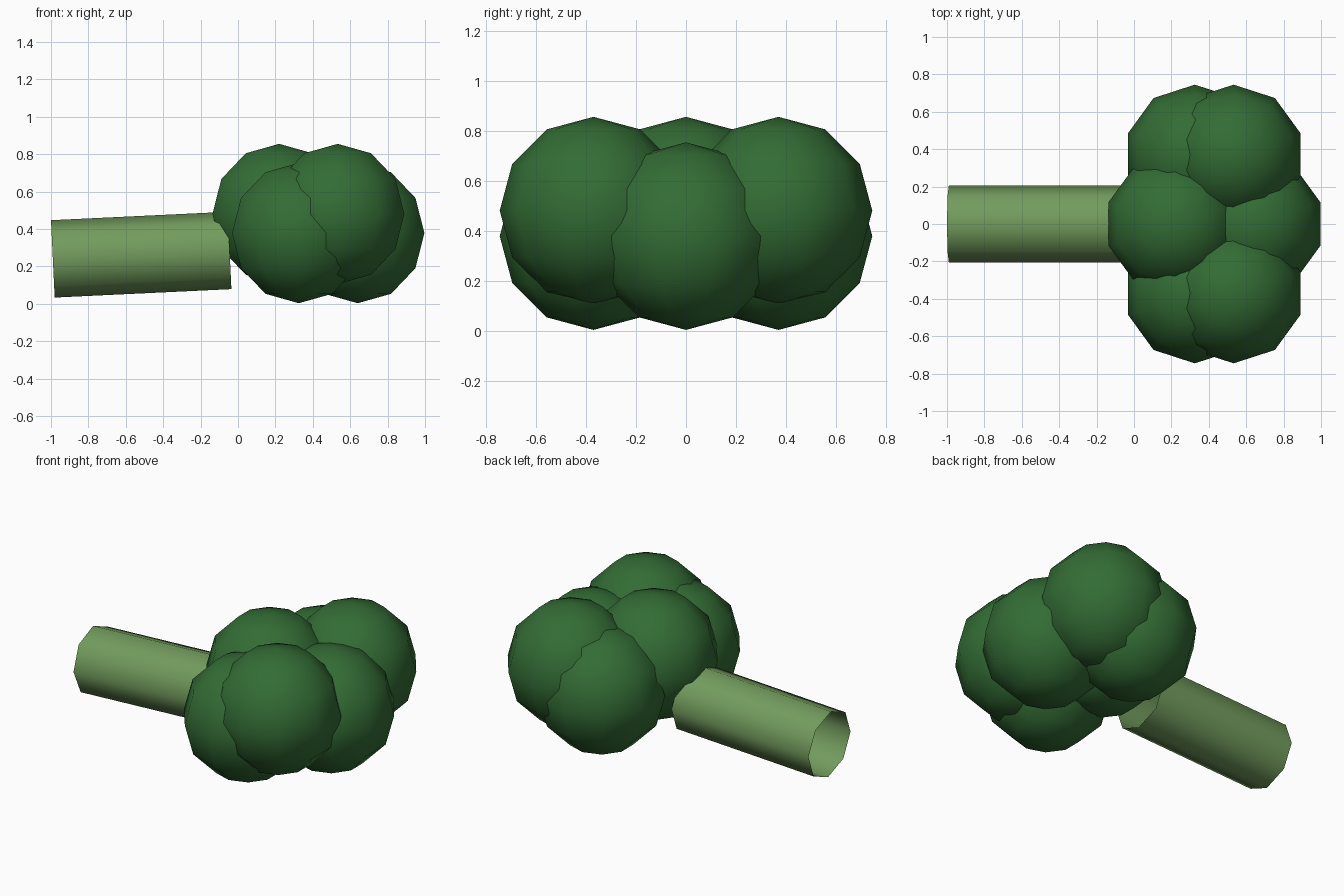
import bpy, bmesh, math
from mathutils import Matrix, Vector

if "Cube" in bpy.data.objects:
    bpy.data.objects.remove(bpy.data.objects["Cube"])


def material(name, rgb):
    m = bpy.data.materials.new(name)
    m.diffuse_color = (*rgb, 1)
    m.use_nodes = True
    m.node_tree.nodes["Principled BSDF"].inputs["Base Color"].default_value = m.diffuse_color
    return m


def make_object(name, bm, mat, matrix):
    for f in bm.faces:
        f.smooth = True
    mesh = bpy.data.meshes.new(name)
    bm.to_mesh(mesh)
    bm.free()
    mesh.materials.append(mat)
    obj = bpy.data.objects.new(name, mesh)
    obj.matrix_world = matrix
    bpy.context.collection.objects.link(obj)
    return obj


stem_green = material("stem_green", (0.17, 0.33, 0.11))
floret_green = material("floret_green", (0.033, 0.15, 0.035))

# Stem: slightly tilted, open eight-sided tube
start, end = Vector((-0.99, 0, 0.24)), Vector((-0.045, 0, 0.285))
axis = end - start
bm = bmesh.new()
bmesh.ops.create_cone(bm, cap_ends=False, segments=8, radius1=0.207,
                      radius2=0.207, depth=axis.length)
tilt = Matrix.Rotation(math.atan2(axis.x, axis.z), 4, 'Y')
make_object("stem", bm, stem_green, Matrix.Translation((start + end) / 2) @ tilt)


# Florets: ten-sided low-poly balls with a corner pointing along y
def floret(name, x, y, z):
    bm = bmesh.new()
    bmesh.ops.create_uvsphere(bm, u_segments=10, v_segments=6, radius=0.375)
    v = max(bm.verts, key=lambda p: p.co.xy.length).co
    turn = Matrix.Rotation(math.pi / 2 - math.atan2(v.y, v.x), 4, 'Z')
    bm.transform(turn)
    make_object(name, bm, floret_green, Matrix.Translation((x, y, z)))


# Two opposed triangles of florets, one slightly above the other
for level, z, single_x, pair_x in (("upper", 0.48, 0.22, 0.533),
                                   ("lower", 0.378, 0.64, 0.325)):
    floret(f"{level}_middle_floret", single_x, 0, z)
    for side, sign in (("front", -1), ("back", 1)):
        floret(f"{level}_{side}_floret", pair_x, sign * 0.37, z)
